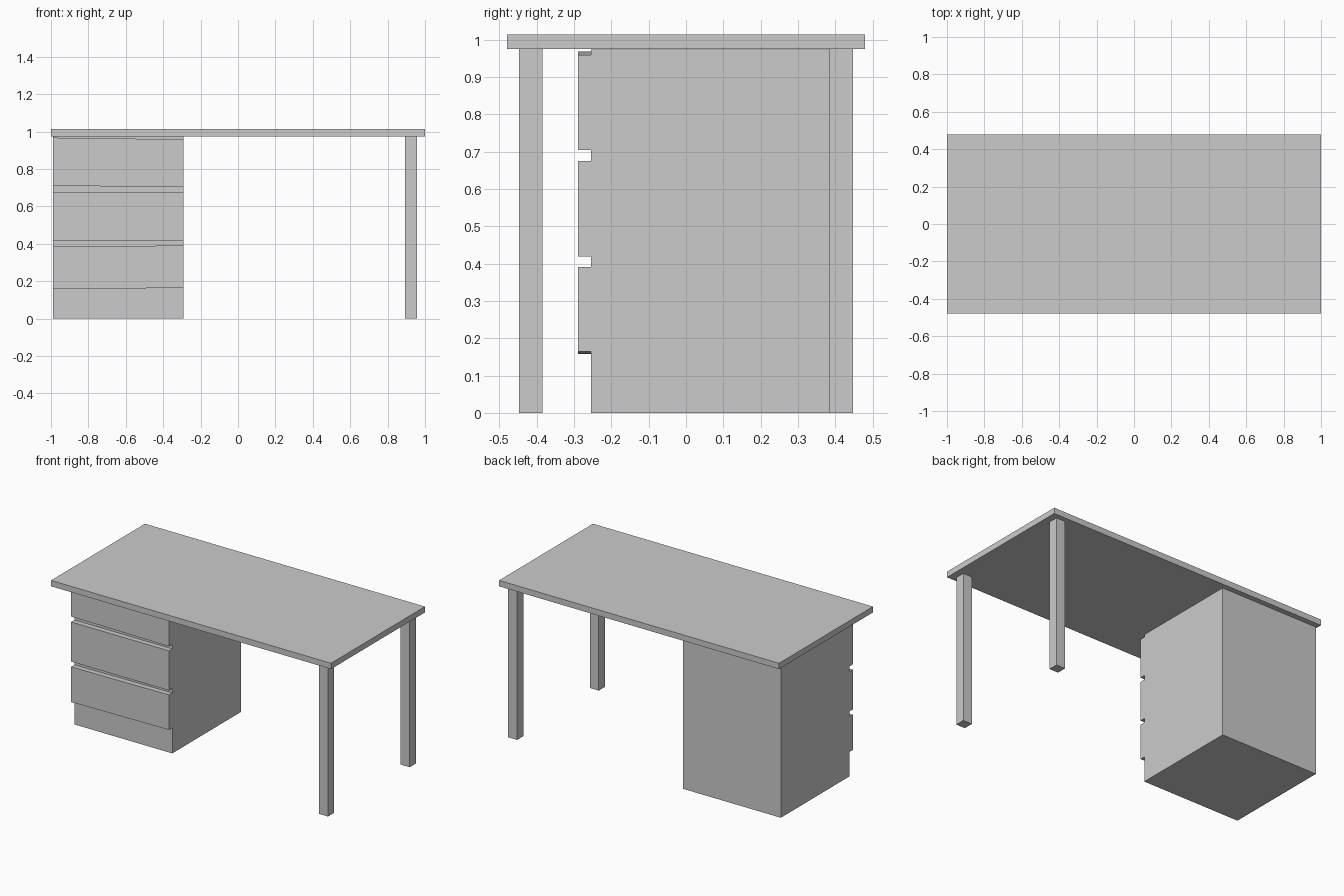
import bpy, bmesh

if "Cube" in bpy.data.objects:
    bpy.data.objects.remove(bpy.data.objects["Cube"])


def box(name, x, y, z, tilt=(0, 0)):
    """Box from min/max ranges; tilt raises the right end of the bottom and top faces."""
    bm = bmesh.new()
    bmesh.ops.create_cube(bm, size=1)
    for v in bm.verts:
        i, j, k = (int(c > 0) for c in v.co)
        v.co = (x[i], y[j], z[k] + tilt[k] * (i - 0.5))
    mesh = bpy.data.meshes.new(name)
    bm.to_mesh(mesh)
    bm.free()
    obj = bpy.data.objects.new(name, mesh)
    bpy.context.collection.objects.link(obj)
    return obj


# Tabletop
box("tabletop", (-1, 1), (-0.479, 0.479), (0.975, 1.013))

# Legs on the right end
box("front_leg", (0.893, 0.957), (-0.448, -0.385), (0, 0.975))
box("back_leg", (0.893, 0.957), (0.385, 0.448), (0, 0.975))

# Drawer cabinet on the left end
cab_x = (-0.99, -0.291)
box("drawer_cabinet", cab_x, (-0.255, 0.446), (0, 0.974))

# Drawer fronts, the outer edges slightly crooked
drawers = [
    ("bottom_drawer", (0.161, 0.388), (0.007, 0.006)),
    ("middle_drawer", (0.419, 0.675), (0, 0)),
    ("top_drawer", (0.707, 0.963), (-0.006, -0.009)),
]
for name, z, tilt in drawers:
    box(name, cab_x, (-0.289, -0.255), z, tilt)
